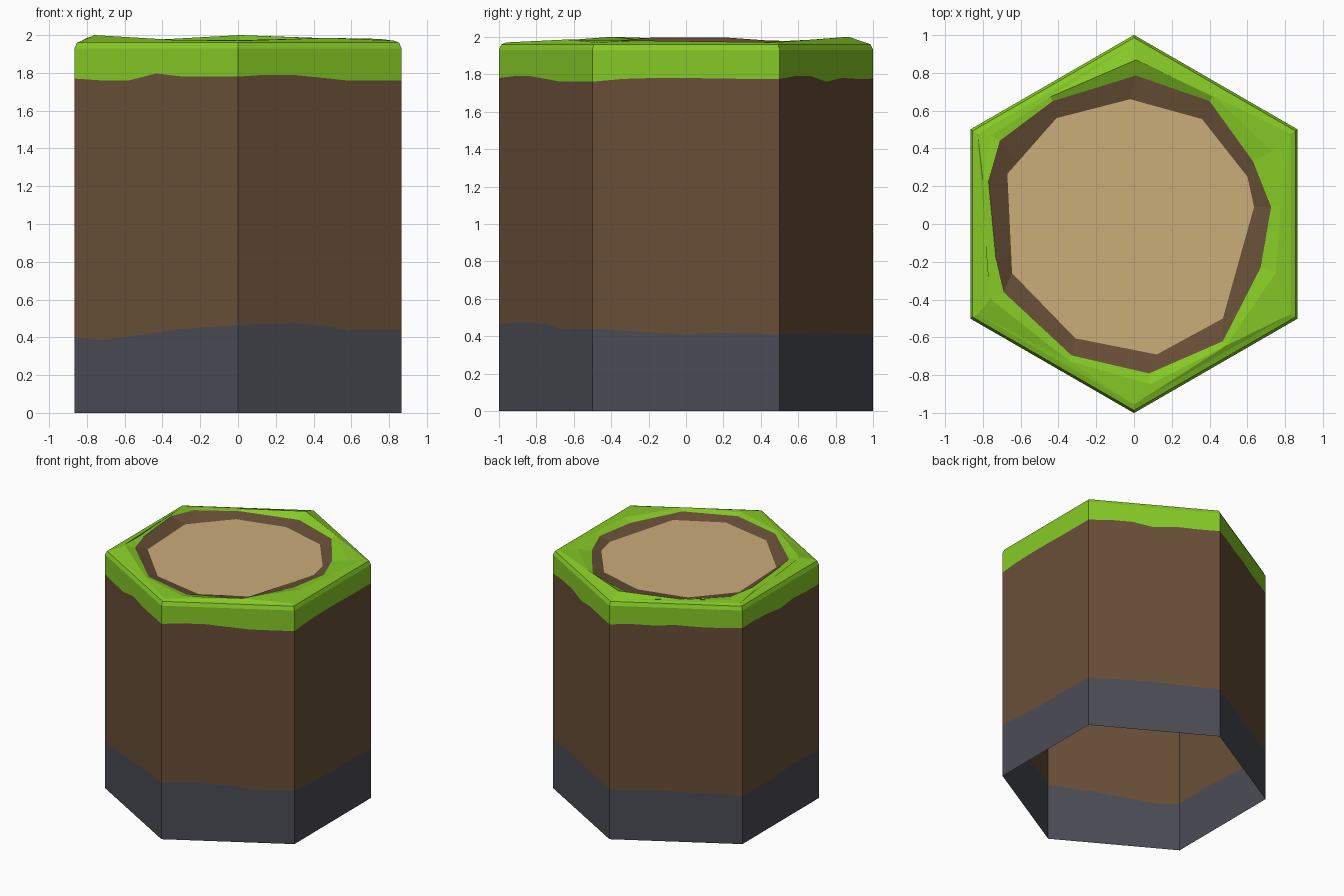
import bpy, bmesh, math
from mathutils import Vector

if "Cube" in bpy.data.objects:
    bpy.data.objects.remove(bpy.data.objects["Cube"])


def material(name, rgb):
    m = bpy.data.materials.new(name)
    lin = [((c / 255 + 0.055) / 1.055) ** 2.4 for c in rgb]
    m.diffuse_color = (*lin, 1)
    m.use_nodes = True
    m.node_tree.nodes["Principled BSDF"].inputs["Base Color"].default_value = m.diffuse_color
    return m


GRASS = material("grass green", (134, 202, 38))
DIRT = material("dirt brown", (104, 79, 55))
STONE = material("stone grey", (75, 76, 85))
SAND = material("sand tan", (203, 173, 122))

CORNERS = [Vector((math.cos(a), math.sin(a))) for a in
           (math.radians(-90 + 60 * i) for i in range(6))]
STEPS = 6


def make_object(name, mat, build):
    bm = bmesh.new()
    build(bm)
    mesh = bpy.data.meshes.new(name)
    bm.to_mesh(mesh)
    bm.free()
    mesh.materials.append(mat)
    bpy.context.collection.objects.link(bpy.data.objects.new(name, mesh))


def loop(bm, points):
    return [bm.verts.new(p) for p in points]


def bridge(bm, low, high):
    """Quads between two loops of equal length."""
    n = len(low)
    for i in range(n):
        j = (i + 1) % n
        bm.faces.new((low[i], low[j], high[j], high[i]))


def zipper(bm, outer, inner):
    """Triangles between two loops of different length, matched by angle."""
    def ang(v):
        return (math.atan2(v.co.y, v.co.x) + math.tau) % math.tau

    def unrolled(vs):
        vs = sorted(vs, key=ang)
        return [(ang(v), v) for v in vs] + [(ang(vs[0]) + math.tau, vs[0])]
    a, b = unrolled(outer), unrolled(inner)
    i = j = 0
    while i < len(a) - 1 or j < len(b) - 1:
        step_outer = j == len(b) - 1 or (i < len(a) - 1 and a[i + 1][0] <= b[j + 1][0])
        if step_outer:
            bm.faces.new((a[i][1], a[i + 1][1], b[j][1]))
            i += 1
        else:
            bm.faces.new((a[i][1], b[j + 1][1], b[j][1]))
            j += 1


def hex_columns(heights):
    """Points around the hexagon walls at the given heights."""
    pts = []
    for k in range(6 * STEPS):
        s, t = divmod(k, STEPS)
        p = CORNERS[s].lerp(CORNERS[(s + 1) % 6], t / STEPS)
        pts.append((p.x, p.y, heights[k]))
    return pts


# Wavy layer borders, in hundredths, from the front corner going round
stone_top = [z / 100 for z in (
    46.5, 47.2, 47.5, 46.5, 44, 44, 44, 43, 42, 41, 42, 41.5,
    41, 41.5, 42, 42, 41.5, 41, 41, 41, 41.5, 41.5, 41, 40.5,
    40, 39.5, 39, 40, 41, 40.5, 40, 38.5, 40.5, 42.5, 44.5, 45.5)]
grass_low = [1.7 + z / 100 for z in (
    8, 9, 9, 7.5, 6, 6, 6, 7.5, 8, 8, 7.7, 7.5,
    7.5, 9, 9, 6, 8, 7.5, 7.6, 8.5, 8, 9, 8, 8,
    8.5, 9, 8, 6, 8, 7, 7, 6, 6, 9.7, 8, 8)]
flat = lambda z: [z] * (6 * STEPS)

# Layered side walls, open at the bottom
for name, mat, lo, hi in (("stone_wall", STONE, flat(0), stone_top),
                          ("dirt_wall", DIRT, stone_top, grass_low),
                          ("grass_wall", GRASS, grass_low, flat(1.93))):
    make_object(name, mat, lambda bm: bridge(
        bm, loop(bm, hex_columns(lo)), loop(bm, hex_columns(hi))))

# Outlines of the sunken pit: rim (x, y, z) and floor (x, y)
rim = [(0.725, 0.09, 1.965), (0.63, 0.33, 1.965), (0.40, 0.65, 1.96), (0.01, 0.785, 1.96),
       (-0.43, 0.65, 1.965), (-0.71, 0.44, 1.98), (-0.77, 0.23, 1.995), (-0.73, -0.19, 1.995),
       (-0.69, -0.36, 1.98), (-0.33, -0.695, 1.965), (0.08, -0.79, 1.965),
       (0.47, -0.62, 1.965), (0.67, -0.23, 1.965)]
floor = [(0.635, 0.09), (0.60, 0.25), (0.36, 0.555), (-0.02, 0.66), (-0.41, 0.56),
         (-0.61, 0.333), (-0.67, 0.265), (-0.65, -0.15), (-0.645, -0.26),
         (-0.31, -0.605), (0.12, -0.69), (0.47, -0.50), (0.565, -0.16)]
bumps = [1.975, 1.97, 1.985, 2.0, 1.975, 1.975, 1.985, 1.98, 2.0, 1.975, 1.975, 1.985, 1.98]
floor = [(x, y, 1.94) for x, y in floor]


def midway(p, z):
    """Point halfway from the rim to the hexagon edge."""
    v = Vector(p[:2])
    reach = max(v.dot(Vector((math.cos(math.radians(60 * i)), math.sin(math.radians(60 * i)))))
                for i in range(6))
    v *= (1 + 0.83 / reach) / 2
    return (v.x, v.y, z)


# Grass cap: rounded edge, then lumpy turf down to the pit rim
def grass_cap(bm):
    rings = [loop(bm, [(c.x * s, c.y * s, z) for c in CORNERS])
             for s, z in ((1, 1.93), (0.985, 1.96), (0.955, 1.97))]
    bridge(bm, rings[0], rings[1])
    bridge(bm, rings[1], rings[2])
    mid = loop(bm, [midway(p, z) for p, z in zip(rim, bumps)])
    zipper(bm, rings[2], mid)
    bridge(bm, mid, loop(bm, rim))


make_object("grass_cap", GRASS, grass_cap)
make_object("dirt_rim", DIRT, lambda bm: bridge(bm, loop(bm, rim), loop(bm, floor)))
make_object("sand_floor", SAND, lambda bm: bm.faces.new(loop(bm, floor)))
